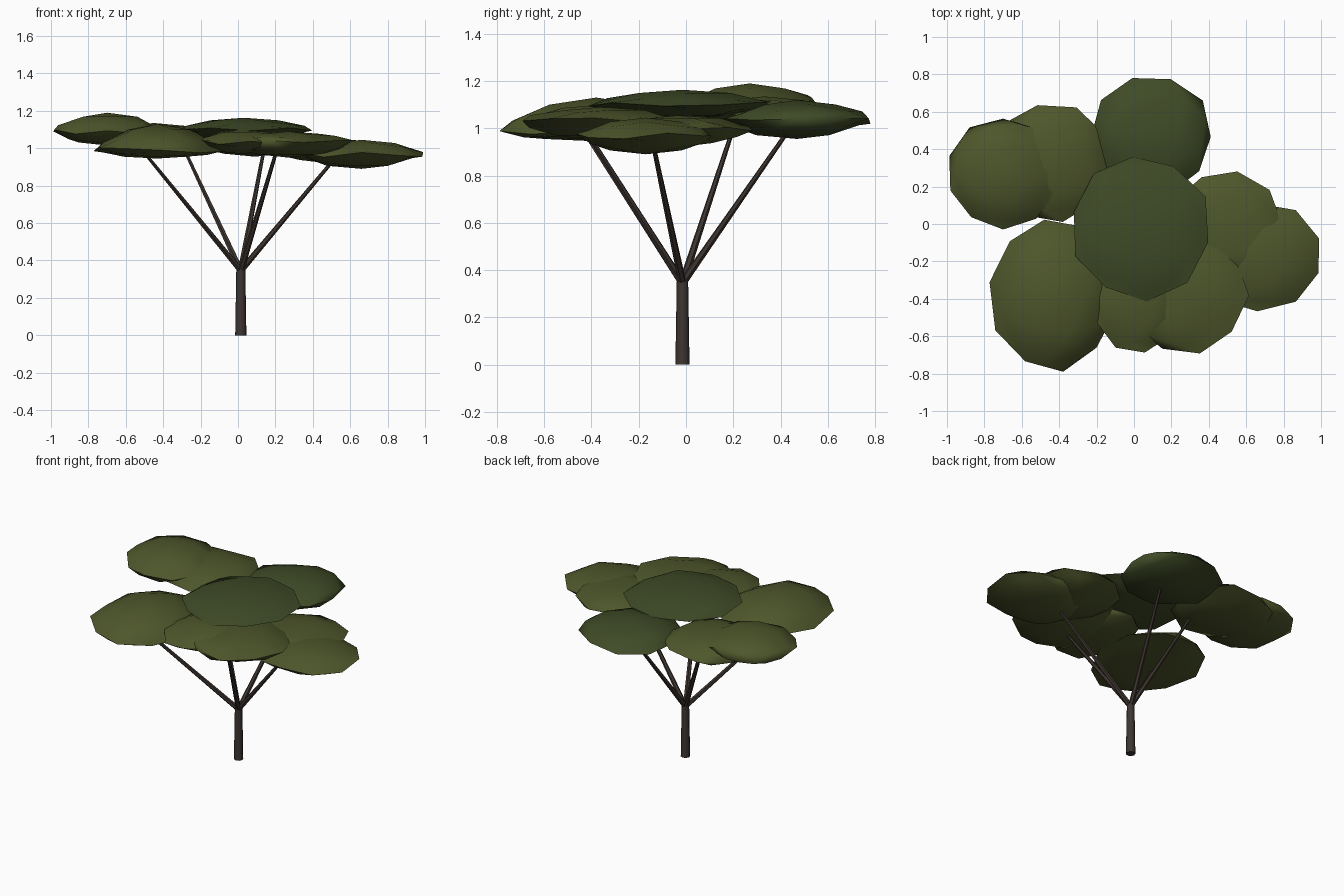
import bpy, bmesh, math, random
from mathutils import Vector

if "Cube" in bpy.data.objects:
    bpy.data.objects.remove(bpy.data.objects["Cube"])

random.seed(4)


def material(name, rgb):
    m = bpy.data.materials.new(name)
    m.diffuse_color = (*rgb, 1)
    m.use_nodes = True
    m.node_tree.nodes["Principled BSDF"].inputs["Base Color"].default_value = m.diffuse_color
    return m


BARK = material("bark", (0.048, 0.036, 0.03))
OLIVE = material("olive_leaf", (0.075, 0.093, 0.024))
GREEN = material("green_leaf", (0.05, 0.07, 0.02))


def add_object(name, bm, mat, angle):
    mesh = bpy.data.meshes.new(name)
    bm.to_mesh(mesh)
    bm.free()
    mesh.materials.append(mat)
    ob = bpy.data.objects.new(name, mesh)
    bpy.context.collection.objects.link(ob)
    bpy.ops.object.select_all(action='DESELECT')
    ob.select_set(True)
    bpy.context.view_layer.objects.active = ob
    bpy.ops.object.shade_smooth_by_angle(angle=math.radians(angle))
    return ob


def limb(name, start, end, r1, r2, sides):
    """Tapered cylinder between two points."""
    a, b = Vector(start), Vector(end)
    bm = bmesh.new()
    bmesh.ops.create_cone(bm, cap_ends=True, segments=sides, radius1=r1,
                          radius2=r2, depth=(b - a).length)
    ob = add_object(name, bm, BARK, 50)
    ob.location = (a + b) / 2
    ob.rotation_mode = 'QUATERNION'
    ob.rotation_quaternion = (b - a).to_track_quat('Z', 'Y')


def leaf_pad(name, x, y, rim, rx, ry, up, down, turn, mat):
    """Flattened low-poly ball, slightly pointed above and below its rim."""
    bm = bmesh.new()
    bmesh.ops.create_icosphere(bm, subdivisions=2, radius=1)
    c, s = math.cos(turn), math.sin(turn)
    for v in bm.verts:
        px, py, pz = v.co
        j = random.uniform(0.96, 1.05)
        wobble = random.uniform(-0.015, 0.015) if abs(pz) < 0.7 else 0
        h = math.copysign(abs(pz) ** 1.5, pz)
        v.co = (x + rx * j * (c * px - s * py),
                y + ry * j * (s * px + c * py),
                rim + h * (up if pz > 0 else down) + wobble)
    add_object(name, bm, mat, 60)


# Trunk and spreading branches
fork = (0.015, -0.015, 0.345)
limb("trunk", (0.015, -0.015, 0), (0.015, -0.015, 0.36), 0.030, 0.024, 8)
tips = [(-0.52, -0.44, 1.0), (-0.29, 0.20, 1.0), (0.14, 0.44, 1.0),
        (0.21, -0.43, 1.0), (0.53, -0.145, 0.96)]
for i, tip in enumerate(tips):
    limb(f"branch_{i + 1}", fork, tip, 0.017, 0.009, 6)

# Canopy pads: x, y, rim height, radii, height above, depth below, turn
pads = [
    ("left_high_pad", -0.70, 0.27, 1.09, 0.30, 0.30, 0.10, 0.075, 0.0, OLIVE),
    ("left_back_pad", -0.45, 0.33, 1.06, 0.33, 0.31, 0.075, 0.07, 0.2, OLIVE),
    ("back_pad", 0.09, 0.47, 1.03, 0.33, 0.32, 0.09, 0.075, 0.3, GREEN),
    ("crown_pad", 0.03, -0.015, 1.10, 0.37, 0.385, 0.063, 0.06, 0.1, GREEN),
    ("right_pad", 0.48, -0.03, 1.0, 0.31, 0.31, 0.055, 0.08, 0.4, OLIVE),
    ("right_low_pad", 0.66, -0.17, 0.965, 0.335, 0.29, 0.08, 0.075, 0.0, OLIVE),
    ("left_front_pad", -0.43, -0.38, 0.99, 0.335, 0.405, 0.14, 0.045, 0.15, OLIVE),
    ("front_pad", 0.02, -0.36, 1.035, 0.25, 0.33, 0.065, 0.065, 0.15, OLIVE),
    ("right_front_pad", 0.27, -0.36, 1.03, 0.33, 0.34, 0.06, 0.08, 0.25, OLIVE),
]
for pad in pads:
    leaf_pad(*pad)
